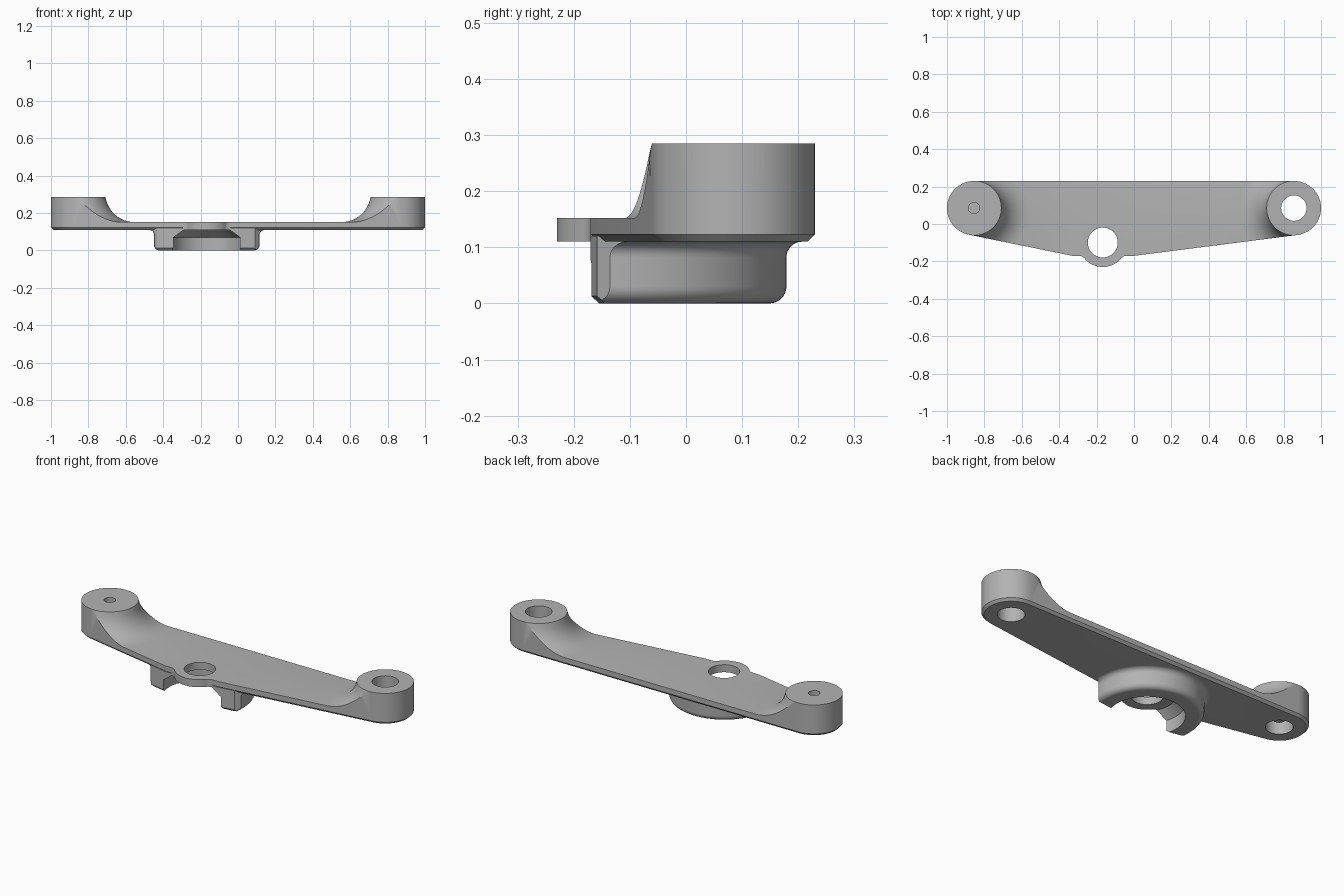
import bpy, bmesh
from math import sin, cos, pi, sqrt, radians, atan2
from mathutils import Vector
from mathutils.geometry import convex_hull_2d

if "Cube" in bpy.data.objects:
    bpy.data.objects.remove(bpy.data.objects["Cube"])

SEG = 96
END_X, END_Y, END_R = 0.855, 0.085, 0.145
HUB_X, HUB_Y, TAB_R = -0.167, -0.103, 0.127
FRONT = -0.17
BOTTOM, PLATE_TOP, BOSS_TOP = 0.11, 0.152, 0.285

metal = bpy.data.materials.new("satin grey")
metal.use_nodes = True
metal.diffuse_color = (0.45, 0.45, 0.45, 1)
metal.node_tree.nodes["Principled BSDF"].inputs["Base Color"].default_value = metal.diffuse_color


def arc(cx, cy, r, a0, a1, n):
    return [(cx + r * cos(a0 + (a1 - a0) * i / n), cy + r * sin(a0 + (a1 - a0) * i / n))
            for i in range(n + 1)]


def finish(bm, name):
    bmesh.ops.recalc_face_normals(bm, faces=bm.faces)
    mesh = bpy.data.meshes.new(name)
    bm.to_mesh(mesh)
    bm.free()
    mesh.materials.append(metal)
    ob = bpy.data.objects.new(name, mesh)
    bpy.context.collection.objects.link(ob)
    return ob


def prism(name, outline, z0, z1, chamfer=0):
    bm = bmesh.new()
    base = bm.faces.new([bm.verts.new((x, y, z0)) for x, y in outline])
    rim = list(base.edges)
    ext = bmesh.ops.extrude_face_region(bm, geom=[base], use_keep_orig=True)
    top = [v for v in ext["geom"] if isinstance(v, bmesh.types.BMVert)]
    bmesh.ops.translate(bm, verts=top, vec=(0, 0, z1 - z0))
    bmesh.ops.recalc_face_normals(bm, faces=bm.faces)
    if chamfer:
        bmesh.ops.bevel(bm, geom=rim, offset=chamfer, segments=1, affect='EDGES')
    return finish(bm, name)


def lathe(name, profile, cx, cy, corner_cut=0):
    """Revolve a closed (radius, height) profile about a vertical axis."""
    bm = bmesh.new()
    n = len(profile)
    rows = [[bm.verts.new((cx + r * cos(2 * pi * k / SEG), cy + r * sin(2 * pi * k / SEG), z))
             for r, z in profile] for k in range(SEG)]
    for k in range(SEG):
        a, b = rows[k], rows[(k + 1) % SEG]
        for i in range(n):
            j = (i + 1) % n
            bm.faces.new((a[i], b[i], b[j], a[j]))
    bmesh.ops.remove_doubles(bm, verts=bm.verts, dist=1e-5)
    bmesh.ops.dissolve_degenerate(bm, edges=bm.edges, dist=1e-6)
    # Optional slanted cuts on the two front corners
    for side in (-1, 1) if corner_cut else ():
        normal = Vector((side, -1, 0)).normalized()
        cut = bmesh.ops.bisect_plane(
            bm, geom=bm.verts[:] + bm.edges[:] + bm.faces[:], clear_outer=True,
            plane_co=Vector((cx, cy, 0)) + normal * corner_cut, plane_no=normal)
        edges = [e for e in cut["geom_cut"] if isinstance(e, bmesh.types.BMEdge)]
        bmesh.ops.holes_fill(bm, edges=edges, sides=0)
    return finish(bm, name)


def combine(ob, tool, operation):
    mod = ob.modifiers.new(operation.lower(), 'BOOLEAN')
    mod.operation, mod.object, mod.solver = operation, tool, 'EXACT'
    bpy.context.view_layer.objects.active = ob
    bpy.ops.object.modifier_apply(modifier=mod.name)
    bpy.data.objects.remove(tool)


# Plate outline: two round ends and a shallow point at the front
points = [(-0.33, FRONT), (0.0, FRONT)]
for s in (-1, 1):
    points += arc(s * END_X, END_Y, END_R, 0, 2 * pi, SEG)[:-1]
outline = [points[i] for i in convex_hull_2d([Vector(p) for p in points])]

# Height envelope: flat slab with a flared boss at each end
envelope = prism("envelope", [(-1.2, -0.5), (1.2, -0.5), (1.2, 0.5), (-1.2, 0.5)], 0, PLATE_TOP)
flare = arc(0.302, 0.3085, 0.157, pi + 0.15, 1.5 * pi, 16)
flare[0] = (END_R + 0.0005, BOSS_TOP)
flare[-1] = (0.302, PLATE_TOP - 0.002)
boss_profile = [(0.03, BOSS_TOP)] + flare + [(0.302, 0.05), (0.03, 0.05)]
for s in (-1, 1):
    combine(envelope, lathe("flare", boss_profile, s * END_X, END_Y), 'UNION')

bracket = prism("mounting_bracket", outline, BOTTOM, 0.4, 0.013)
combine(bracket, envelope, 'INTERSECT')

# Rounded front tab, blended into the plate edge
fil = 0.04
drop = HUB_Y - FRONT + fil
dx = sqrt((TAB_R + fil) ** 2 - drop ** 2)
lean = atan2(drop, dx)
right = arc(HUB_X + dx, FRONT - fil, fil, pi / 2, pi - lean, 8)
left = [(2 * HUB_X - x, y) for x, y in reversed(right)]
nose = arc(HUB_X, HUB_Y, TAB_R, -lean, lean - pi, 32)
tab_outline = [(HUB_X + dx, HUB_Y)] + right + nose[1:-1] + left + [(HUB_X - dx, HUB_Y)]
combine(bracket, prism("tab", tab_outline, BOTTOM, PLATE_TOP), 'UNION')

# Open collar below the plate, trimmed to the plate outline
collar_profile = [(0.19, 0)]
collar_profile += arc(0.252, 0.03, 0.03, -pi / 2, 0, 8)
collar_profile += arc(0.31, 0.082, 0.028, pi, pi / 2, 8)
collar_profile += [(0.31, 0.12), (0.14, 0.12), (0.14, BOTTOM), (0.19, 0.07)]
collar = lathe("collar", collar_profile, HUB_X, HUB_Y, corner_cut=0.221)
combine(collar, prism("trim", outline, -0.002, 0.3, 0.015), 'INTERSECT')
combine(bracket, collar, 'UNION')

# Through holes in the bosses and the tab
for x, y, r in ((-END_X, END_Y, 0.068), (END_X, END_Y, 0.068), (HUB_X, HUB_Y + 0.004, 0.08)):
    combine(bracket, prism("drill", arc(x, y, r, 0, 2 * pi, 64)[:-1], -0.2, 0.5), 'DIFFERENCE')

bpy.ops.object.select_all(action='DESELECT')
bracket.select_set(True)
bpy.context.view_layer.objects.active = bracket
bpy.ops.object.shade_smooth_by_angle(angle=radians(28))
